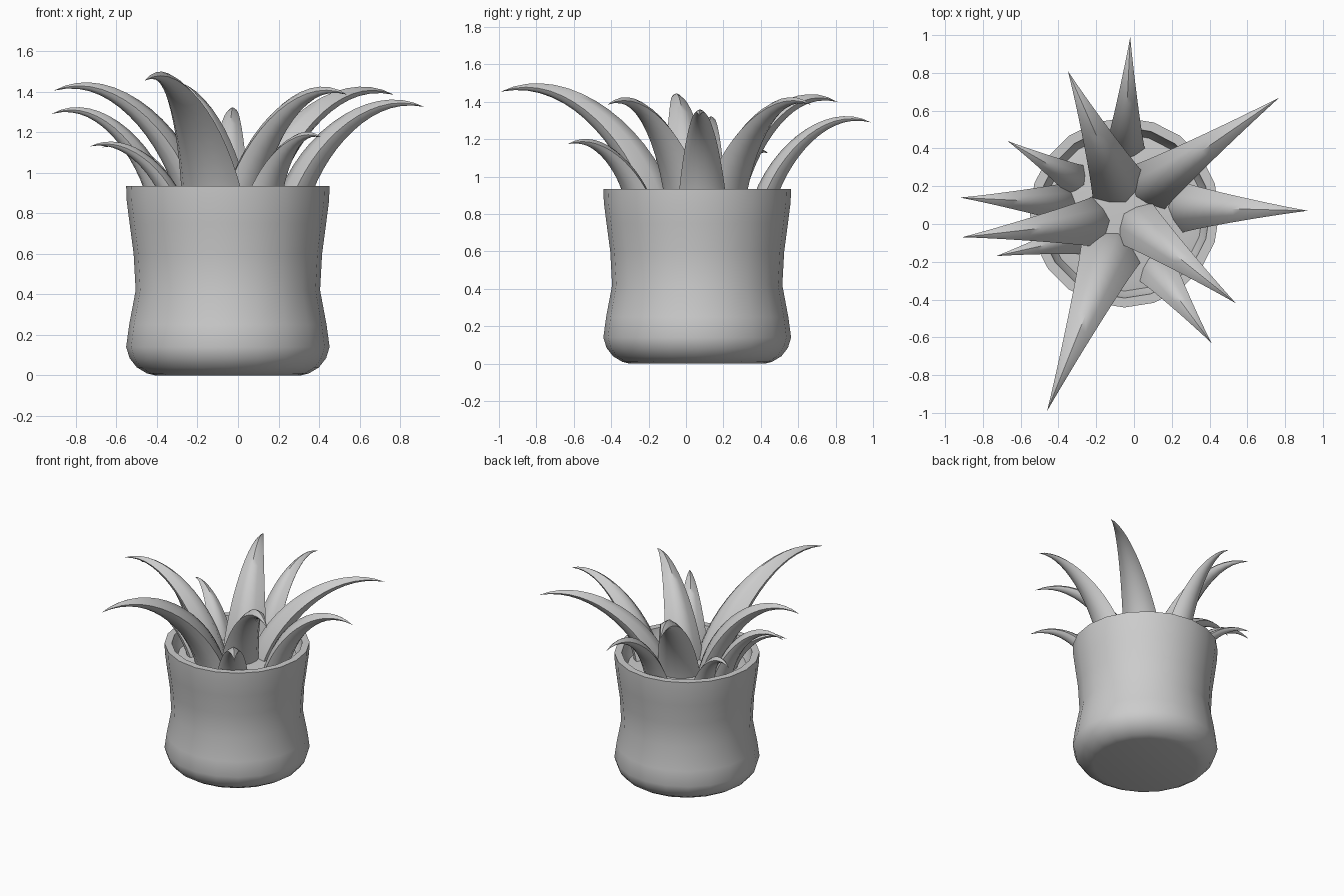
import bpy, bmesh, math
from mathutils import Vector

if "Cube" in bpy.data.objects:
    bpy.data.objects.remove(bpy.data.objects["Cube"])

CX, CY = -0.05, 0.06      # pot axis
SIDES = 20


def finish(bm, name, angle=40):
    bmesh.ops.remove_doubles(bm, verts=bm.verts, dist=1e-5)
    bmesh.ops.recalc_face_normals(bm, faces=bm.faces)
    me = bpy.data.meshes.new(name)
    bm.to_mesh(me)
    bm.free()
    ob = bpy.data.objects.new(name, me)
    bpy.context.collection.objects.link(ob)
    bpy.ops.object.select_all(action='DESELECT')
    ob.select_set(True)
    bpy.context.view_layer.objects.active = ob
    bpy.ops.object.shade_smooth_by_angle(angle=math.radians(angle))
    return ob


def lathe(name, profile):
    """Revolve (radius, z) points around the pot axis, closing both ends."""
    bm = bmesh.new()
    rings = []
    for r, z in profile:
        rings.append([bm.verts.new((CX + r * math.cos(2 * math.pi * i / SIDES),
                                    CY + r * math.sin(2 * math.pi * i / SIDES), z))
                      for i in range(SIDES)])
    for a, b in zip(rings, rings[1:]):
        for i in range(SIDES):
            j = (i + 1) % SIDES
            bm.faces.new((a[i], a[j], b[j], b[i]))
    bm.faces.new(rings[0])
    bm.faces.new(rings[-1])
    return finish(bm, name)


def leaf(name, base, tip, width, z0=0.76, steps=16):
    """Fleshy ridged leaf: arching path, tapering to a point."""
    p0 = Vector((*base, z0))
    p3 = Vector(tip)
    h = p3.z - z0
    flat = Vector((p3.x - p0.x, p3.y - p0.y, 0))
    p1 = p0 + flat * 0.10 + Vector((0, 0, 0.69 * h))
    p2 = p0 + flat * 0.62 + Vector((0, 0, 1.25 * h))
    side = Vector((0, 0, 1)).cross(flat).normalized()
    # cross-section: low ridge on top, edges turned down, rounded underside
    section = [(-1, -0.5), (-0.5, -0.14), (0, 0.06), (0.5, -0.14), (1, -0.5),
               (0.8, -0.8), (0.42, -1.02), (0, -1.1), (-0.42, -1.02), (-0.8, -0.8)]
    bm = bmesh.new()
    rings = []
    for k in range(steps):
        t = k / steps
        u = 1 - t
        c = p0 * u**3 + p1 * 3*u*u*t + p2 * 3*u*t*t + p3 * t**3
        d = ((p1 - p0) * u*u + (p2 - p1) * 2*u*t + (p3 - p2) * t*t).normalized()
        n = d.cross(side)
        w = width / 2 * u * (1 + 0.45 * t * u)
        depth = width / 2 * u ** 0.85 * (1 + 0.6 * t * u)
        rings.append([bm.verts.new(c + side * (a * w) + n * (b * depth)) for a, b in section])
    m = len(section)
    for a, b in zip(rings, rings[1:]):
        for i in range(m):
            j = (i + 1) % m
            bm.faces.new((a[i], a[j], b[j], b[i]))
    end = bm.verts.new(p3)
    for i in range(m):
        bm.faces.new((rings[-1][i], rings[-1][(i + 1) % m], end))
    bm.faces.new(rings[0])
    return finish(bm, name, 50)


# Pot with waist, thick rim and hollow top
lathe("pot", [(0.36, 0), (0.40, 0.01), (0.45, 0.04), (0.485, 0.085), (0.502, 0.14),
              (0.487, 0.25), (0.455, 0.42), (0.465, 0.60), (0.485, 0.75), (0.499, 0.86),
              (0.502, 0.935), (0.452, 0.935), (0.44, 0.87), (0.40, 0.80)])

# Soil surface
lathe("soil", [(0.405, 0.79), (0.415, 0.83), (0.36, 0.84)])

# Leaves: base xy, tip xyz, width
leaves = {
    "inner": [((-0.08, -0.04), (-0.46, -0.99, 1.455), 0.35),
              ((-0.12, 0.02), (-0.91, -0.07, 1.405), 0.28),
              ((-0.04, 0.11), (-0.35, 0.81, 1.40), 0.32),
              ((0.00, 0.14), (0.77, 0.67, 1.385), 0.30),
              ((-0.06, 0.06), (0.54, -0.42, 1.385), 0.29)],
    "middle": [((-0.30, 0.11), (-0.92, 0.14, 1.29), 0.22),
               ((-0.05, 0.33), (-0.02, 0.99, 1.29), 0.22),
               ((0.17, 0.09), (0.92, 0.07, 1.325), 0.28)],
    "outer": [((-0.24, -0.06), (-0.73, -0.17, 1.13), 0.19),
              ((-0.25, 0.20), (-0.67, 0.44, 1.125), 0.19),
              ((0.07, -0.17), (0.41, -0.63, 1.175), 0.24)],
}
for tier, items in leaves.items():
    for i, (base, tip, width) in enumerate(items, 1):
        leaf(f"{tier}_leaf_{i}", base, tip, width)
